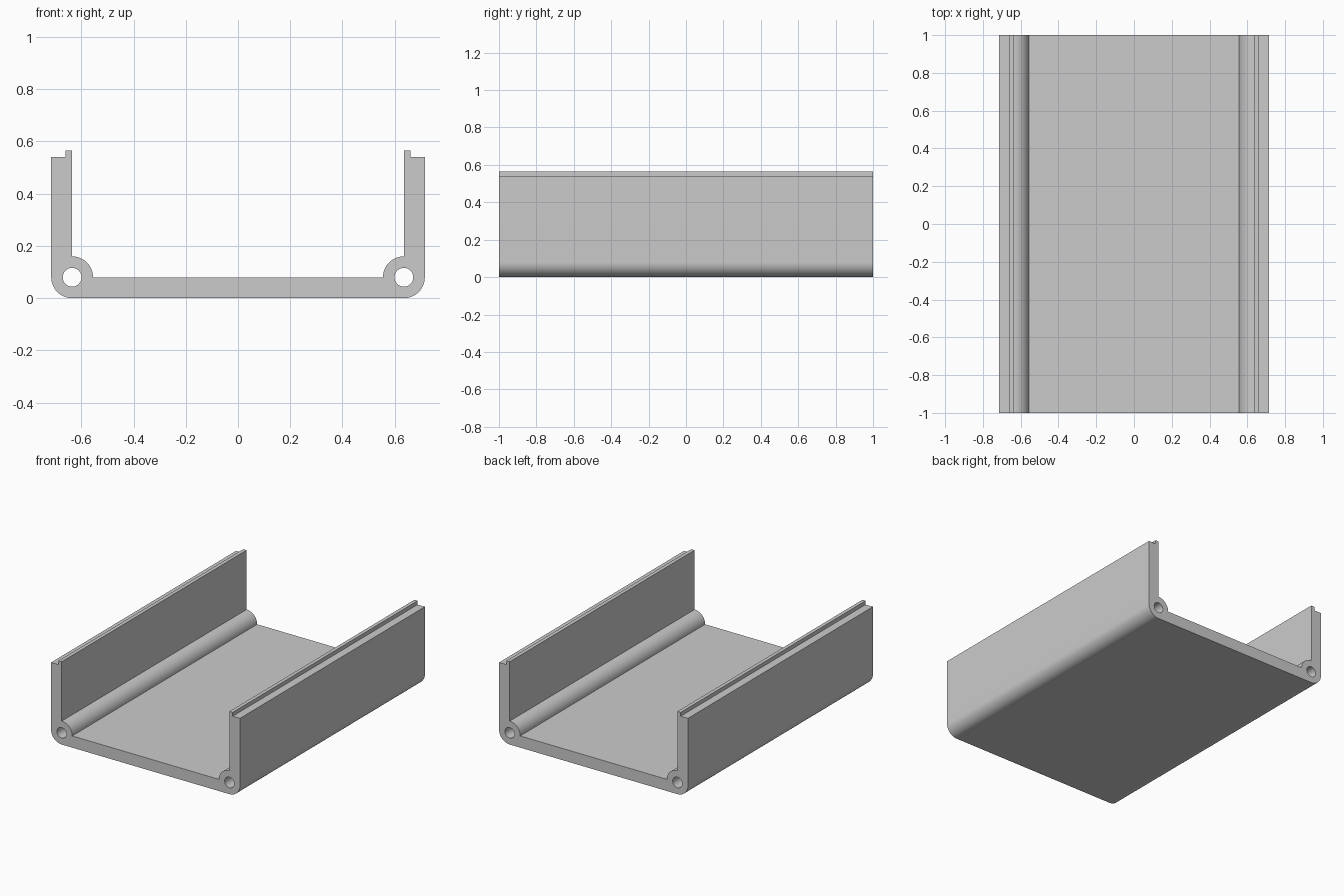
import bpy
import bmesh
from math import sin, cos, radians, pi

cube = bpy.data.objects.get("Cube")
if cube:
    bpy.data.objects.remove(cube)

LENGTH = 2.0
BOSS_X, BOSS_Z = 0.635, 0.08   # centre of each screw channel
RADIUS, HOLE = 0.08, 0.036
OUTER = BOSS_X + RADIUS
SHOULDER, TOP, LIP_X = 0.54, 0.566, 0.66


def arc(radius, start, end, steps):
    """Points on an arc round the right-hand screw channel, in degrees."""
    angles = [radians(start + (end - start) * i / steps) for i in range(steps + 1)]
    return [(BOSS_X + radius * cos(a), BOSS_Z + radius * sin(a)) for a in angles]


def mirrored(points):
    return [(-x, z) for x, z in reversed(points)]


# Half of the section: rounded corner, wall, stepped lip, channel bulge
half = arc(RADIUS, -90, 0, 16)
half += [(OUTER, SHOULDER), (LIP_X, SHOULDER), (LIP_X, TOP), (BOSS_X, TOP)]
half += arc(RADIUS, 90, 180, 16)
hole = arc(HOLE, 0, 360, 32)[:-1]
loops = [half + mirrored(half), hole, mirrored(hole)]

# Fill the section around its holes, then extrude along the length
bm = bmesh.new()
for points in loops:
    verts = [bm.verts.new((x, -LENGTH / 2, z)) for x, z in points]
    for a, b in zip(verts, verts[1:] + verts[:1]):
        bm.edges.new((a, b))
bmesh.ops.triangle_fill(bm, edges=bm.edges[:], use_beauty=True, normal=(0, -1, 0))
result = bmesh.ops.extrude_face_region(bm, geom=bm.faces[:], use_keep_orig=True)
moved = [g for g in result["geom"] if isinstance(g, bmesh.types.BMVert)]
bmesh.ops.translate(bm, verts=moved, vec=(0, LENGTH, 0))
bmesh.ops.recalc_face_normals(bm, faces=bm.faces[:])

mesh = bpy.data.meshes.new("channel_housing")
bm.to_mesh(mesh)
bm.free()
housing = bpy.data.objects.new("channel_housing", mesh)
bpy.context.collection.objects.link(housing)

# Plain grey material
grey = bpy.data.materials.new("light_grey")
grey.use_nodes = True
colour = (0.6, 0.6, 0.6, 1)
grey.diffuse_color = colour
grey.node_tree.nodes["Principled BSDF"].inputs["Base Color"].default_value = colour
mesh.materials.append(grey)

# Smooth the rounded surfaces, keep the edges crisp
bpy.ops.object.select_all(action="DESELECT")
housing.select_set(True)
bpy.context.view_layer.objects.active = housing
bpy.ops.object.shade_smooth_by_angle(angle=pi / 6)
